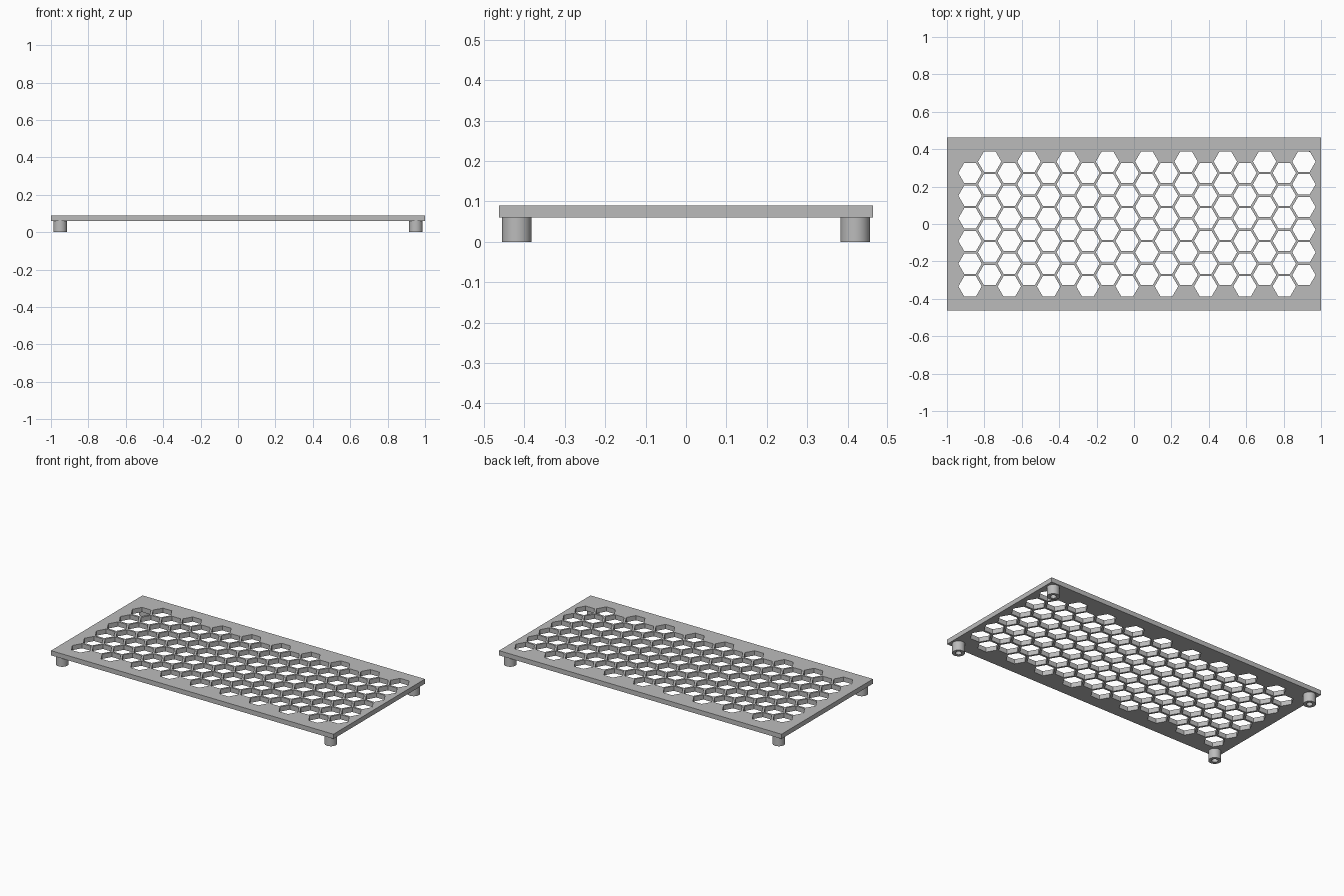
import bpy, bmesh
from math import cos, sin, pi, sqrt, radians

if "Cube" in bpy.data.objects:
    bpy.data.objects.remove(bpy.data.objects["Cube"], do_unlink=True)

HALF_X, HALF_Y = 1.0, 0.4625
PLATE_BOTTOM, PLATE_TOP = 0.06, 0.09
HEX_R, COL_STEP = 0.0625, 0.105
ROW_STEP = COL_STEP * 2 / sqrt(3)
COLS, ROWS = 18, 6

grey = bpy.data.materials.new("plain grey")
grey.use_nodes = True
colour = (0.5, 0.5, 0.5, 1)
grey.diffuse_color = colour
grey.node_tree.nodes["Principled BSDF"].inputs["Base Color"].default_value = colour


def add_outline(curve, points):
    spline = curve.splines.new('POLY')
    spline.points.add(len(points) - 1)
    for p, (x, y) in zip(spline.points, points):
        p.co = (x, y, 0, 1)
    spline.use_cyclic_u = True


def link(name, data):
    obj = bpy.data.objects.new(name, data)
    bpy.context.collection.objects.link(obj)
    return obj


# Perforated plate: filled outline with staggered hexagonal holes
curve = bpy.data.curves.new("plate", 'CURVE')
curve.dimensions = '2D'
curve.fill_mode = 'BOTH'
curve.extrude = (PLATE_TOP - PLATE_BOTTOM) / 2
add_outline(curve, [(-HALF_X, -HALF_Y), (HALF_X, -HALF_Y), (HALF_X, HALF_Y), (-HALF_X, HALF_Y)])
for c in range(COLS):
    cx = 0.016 + (c - (COLS - 1) / 2) * COL_STEP
    shift = ROW_STEP / 4 * (1 if c % 2 else -1)
    for r in range(ROWS):
        cy = (r - (ROWS - 1) / 2) * ROW_STEP + shift
        add_outline(curve, [(cx + HEX_R * cos(k * pi / 3), cy + HEX_R * sin(k * pi / 3))
                            for k in range(6)])
plate = link("plate", curve)
plate.location.z = (PLATE_TOP + PLATE_BOTTOM) / 2
bpy.ops.object.select_all(action='DESELECT')
plate.select_set(True)
bpy.context.view_layer.objects.active = plate
bpy.ops.object.convert(target='MESH')
plate = bpy.context.view_layer.objects.active

# Weld the caps to the walls and keep every face flat
bm = bmesh.new()
bm.from_mesh(plate.data)
bmesh.ops.remove_doubles(bm, verts=bm.verts, dist=0.0001)
bmesh.ops.recalc_face_normals(bm, faces=bm.faces)
for f in bm.faces:
    f.smooth = False
bm.to_mesh(plate.data)
bm.free()
plate.data.materials.clear()
plate.data.materials.append(grey)

# Hollow round foot: revolved wall profile
bm = bmesh.new()
profile = [(0.018, PLATE_BOTTOM), (0.018, 0), (0.0365, 0), (0.0365, PLATE_BOTTOM)]
verts = [bm.verts.new((x, 0, z)) for x, z in profile]
edges = [bm.edges.new(pair) for pair in zip(verts, verts[1:])]
bmesh.ops.spin(bm, geom=verts + edges, cent=(0, 0, 0), axis=(0, 0, 1),
               angle=2 * pi, steps=40)
bmesh.ops.remove_doubles(bm, verts=bm.verts, dist=0.0001)
bmesh.ops.recalc_face_normals(bm, faces=bm.faces)
# The bottom ring must face down
if any(f.normal.z > 0.5 for f in bm.faces):
    bmesh.ops.reverse_faces(bm, faces=bm.faces)
foot_mesh = bpy.data.meshes.new("foot")
bm.to_mesh(foot_mesh)
bm.free()
foot_mesh.materials.append(grey)

# One foot under each corner
feet = []
for sx, side in ((1, "left"), (-1, "right")):
    for sy, end in ((-1, "front"), (1, "back")):
        foot = link(f"{end}_{side}_foot", foot_mesh)
        foot.location = (sx * 0.951, sy * 0.419, 0)
        feet.append(foot)
bpy.ops.object.select_all(action='DESELECT')
feet[0].select_set(True)
bpy.context.view_layer.objects.active = feet[0]
bpy.ops.object.shade_smooth_by_angle(angle=radians(30))
